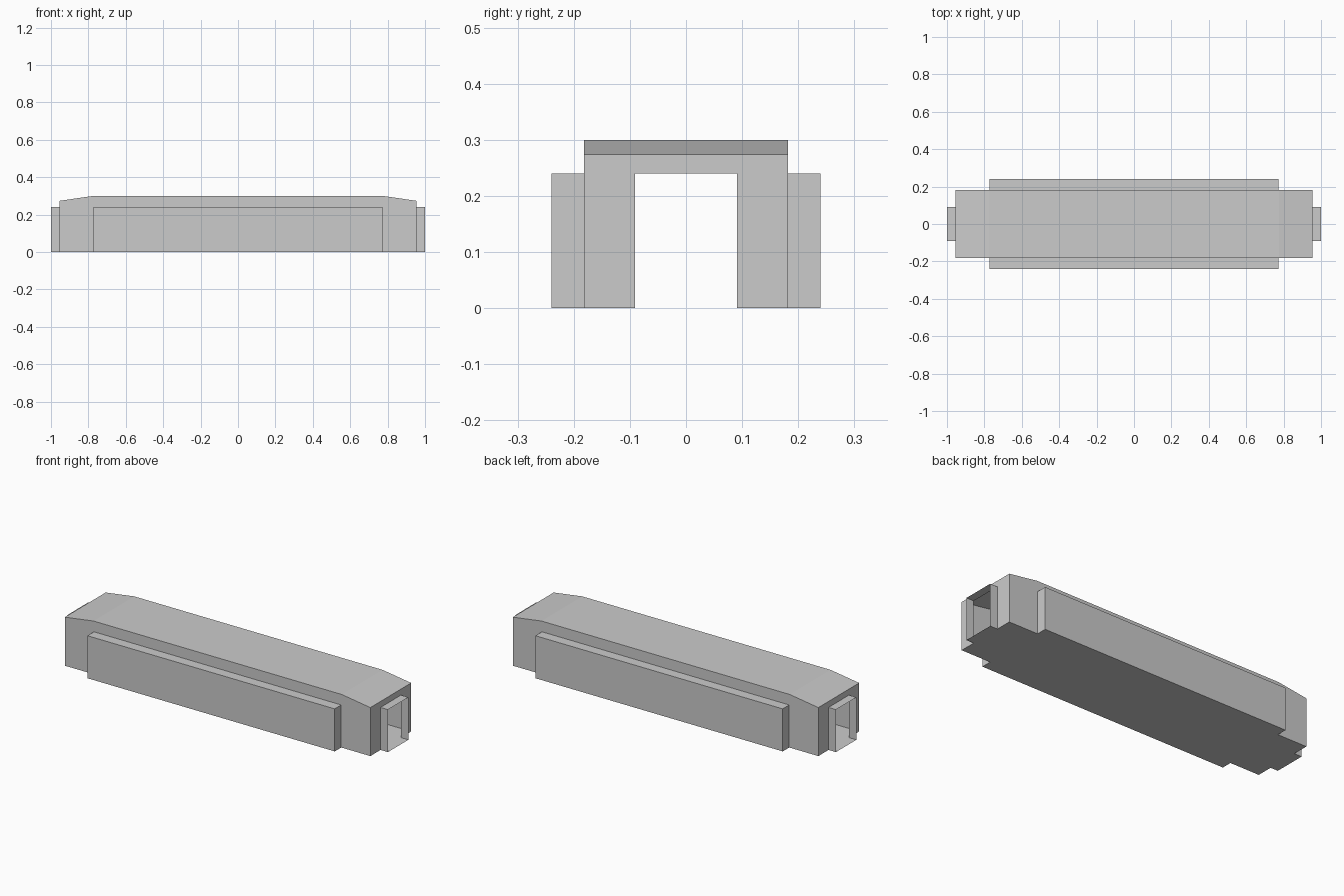
import bpy
import bmesh

if "Cube" in bpy.data.objects:
    bpy.data.objects.remove(bpy.data.objects["Cube"])


def extrude_profile(name, profile, half_width):
    """Extrude an (x, z) outline symmetrically along y."""
    bm = bmesh.new()
    face = bm.faces.new([bm.verts.new((x, -half_width, z)) for x, z in profile])
    ext = bmesh.ops.extrude_face_region(bm, geom=[face])
    moved = [v for v in ext["geom"] if isinstance(v, bmesh.types.BMVert)]
    bmesh.ops.translate(bm, verts=moved, vec=(0, 2 * half_width, 0))
    bmesh.ops.recalc_face_normals(bm, faces=bm.faces)
    mesh = bpy.data.meshes.new(name)
    bm.to_mesh(mesh)
    bm.free()
    obj = bpy.data.objects.new(name, mesh)
    bpy.context.collection.objects.link(obj)
    return obj


def block(name, half_x, half_y, height):
    return extrude_profile(name, [(-half_x, 0), (half_x, 0), (half_x, height), (-half_x, height)], half_y)


# Main carriage body with sloping roof ends
body = extrude_profile("carriage_body", [
    (-0.954, 0), (0.954, 0), (0.954, 0.274),
    (0.775, 0.3), (-0.775, 0.3), (-0.954, 0.274)], 0.182)

# Side panels and end gangways, each one block running through the body
parts = [block("side_panels", 0.772, 0.24, 0.24),
         block("end_gangways", 1.0, 0.091, 0.24)]

# Merge into one hollow shell
for part in parts:
    mod = body.modifiers.new(part.name, 'BOOLEAN')
    mod.operation = 'UNION'
    mod.solver = 'EXACT'
    mod.object = part
shell = bpy.data.meshes.new_from_object(body.evaluated_get(bpy.context.evaluated_depsgraph_get()))
body.modifiers.clear()
body.data = shell
for part in parts:
    bpy.data.objects.remove(part)

# Open both gangway ends
bm = bmesh.new()
bm.from_mesh(shell)
ends = [f for f in bm.faces if all(abs(v.co.x) > 0.99 for v in f.verts)
        and abs(f.normal.x) > 0.9]
bmesh.ops.delete(bm, geom=ends, context='FACES')
bm.to_mesh(shell)
bm.free()
